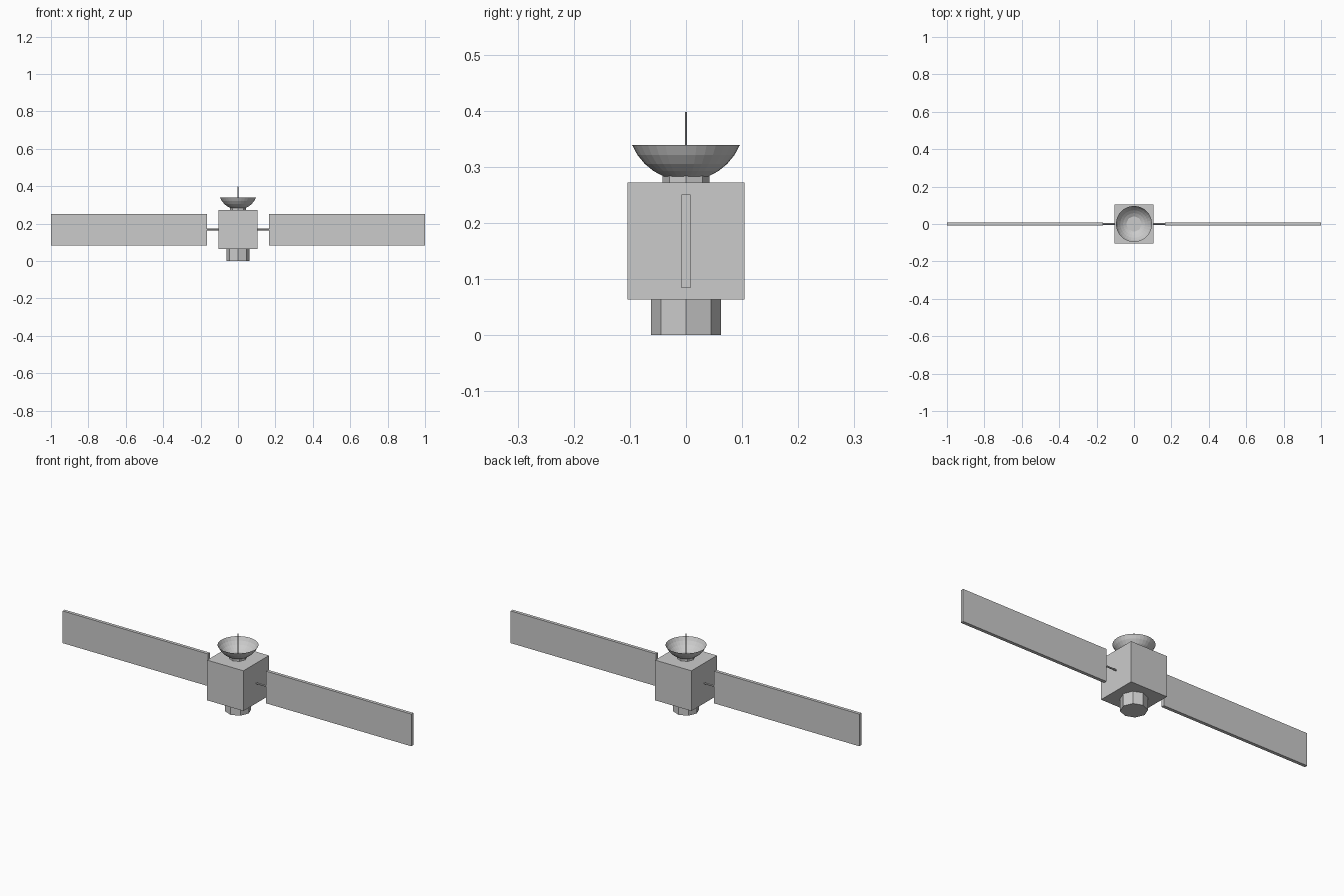
import bpy, bmesh, math
from mathutils import Matrix

if "Cube" in bpy.data.objects:
    bpy.data.objects.remove(bpy.data.objects["Cube"])


def box(name, center, size):
    bpy.ops.mesh.primitive_cube_add(size=1, location=center)
    ob = bpy.context.object
    ob.name = name
    ob.scale = size
    bpy.ops.object.transform_apply(location=False, rotation=False, scale=True)
    return ob


def prism(name, sides, radius, center, length, rotation=(0, 0, 0)):
    bpy.ops.mesh.primitive_cylinder_add(vertices=sides, radius=radius, depth=length,
                                        location=center, rotation=rotation)
    bpy.context.object.name = name
    return bpy.context.object


MID_Z = 0.1675
HALF = 0.1042

# Central body
box("body", (0, 0, MID_Z), (2 * HALF, 2 * HALF, 2 * HALF))

# Octagonal thruster below and dish mount above
prism("thruster", 8, 0.0625, (0, 0, 0.032), 0.064)
prism("dish_mount", 8, 0.0417, (0, 0, 0.277), 0.0125)

# Dish: open lower cap of a faceted sphere
RINGS = 16
bm = bmesh.new()
bmesh.ops.create_uvsphere(bm, u_segments=32, v_segments=RINGS, radius=HALF)
cut = -HALF * math.cos(math.radians(67.5)) + 0.001
bmesh.ops.delete(bm, geom=[v for v in bm.verts if v.co.z > cut], context='VERTS')
bm.transform(Matrix.Translation((0, 0, 0.379)))
mesh = bpy.data.meshes.new("dish")
bm.to_mesh(mesh)
bm.free()
bpy.context.collection.objects.link(bpy.data.objects.new("dish", mesh))

# Antenna rod at the dish centre
prism("antenna", 8, 0.0018, (0, 0, 0.338), 0.119)

# Solar wings with their struts
for side, word in ((-1, "left"), (1, "right")):
    prism(word + "_strut", 8, 0.0042, (side * 0.135, 0, MID_Z + 0.001), 0.066,
          (0, math.pi / 2, 0))
    box(word + "_solar_panel", (side * 0.5833, 0, 0.167), (0.8334, 0.0167, 0.1667))
